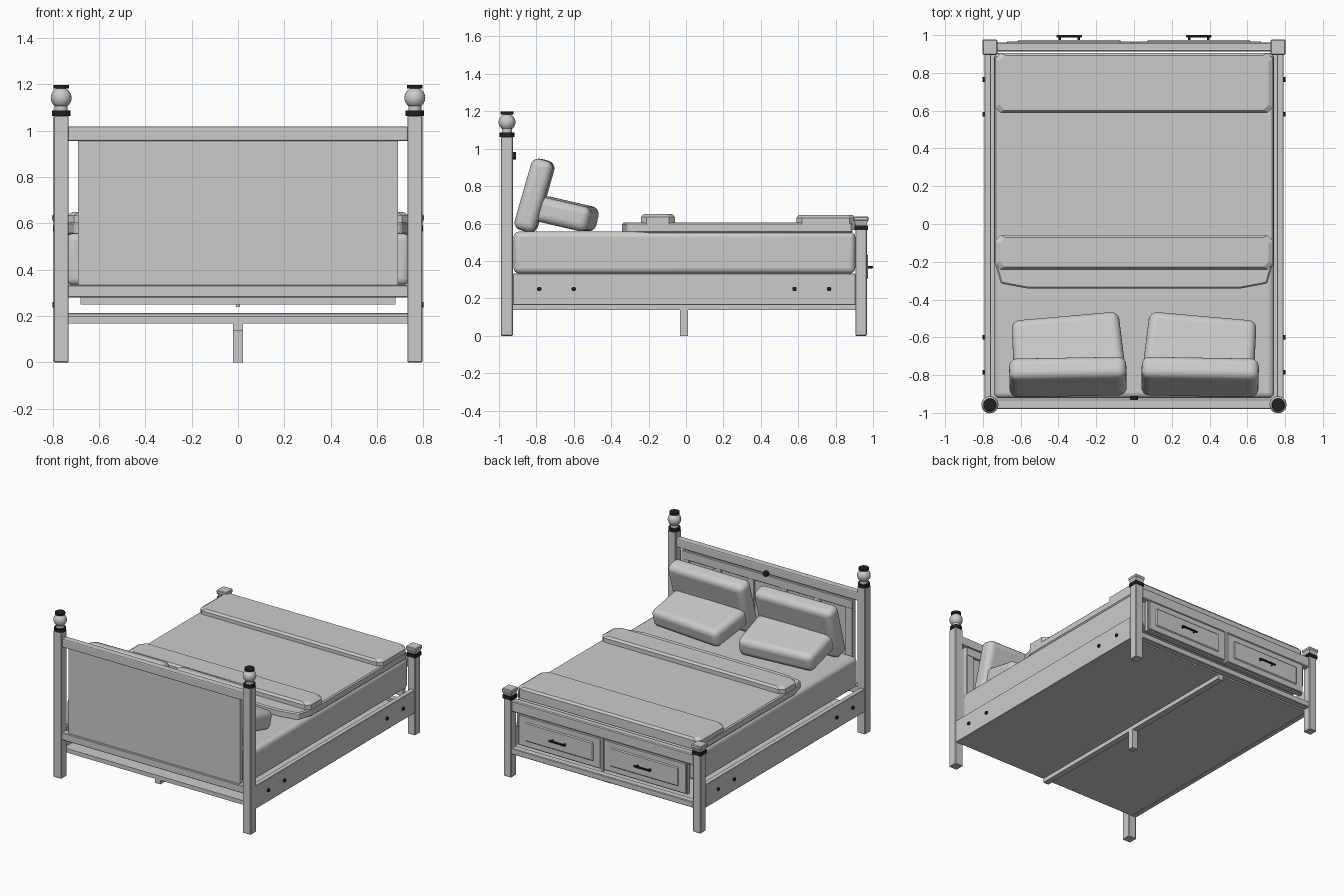
import bpy, bmesh, math
from mathutils import Matrix

if "Cube" in bpy.data.objects:
    bpy.data.objects.remove(bpy.data.objects["Cube"])

black = bpy.data.materials.new("black_metal")
black.diffuse_color = (0.015, 0.015, 0.015, 1)
black.use_nodes = True
black.node_tree.nodes["Principled BSDF"].inputs["Base Color"].default_value = black.diffuse_color


def finish(name, bm, mat=None, bevel=0, seg=1, smooth=False):
    bmesh.ops.recalc_face_normals(bm, faces=bm.faces[:])
    me = bpy.data.meshes.new(name)
    bm.to_mesh(me)
    bm.free()
    ob = bpy.data.objects.new(name, me)
    bpy.context.collection.objects.link(ob)
    if mat:
        me.materials.append(mat)
    if bevel:
        m = ob.modifiers.new("bevel", 'BEVEL')
        m.width, m.segments, m.limit_method = bevel, seg, 'ANGLE'
    if smooth:
        bpy.ops.object.select_all(action='DESELECT')
        ob.select_set(True)
        bpy.context.view_layer.objects.active = ob
        bpy.ops.object.shade_smooth_by_angle(angle=math.radians(35))
    return ob


def box(name, x, y, z, **kw):
    """Box from (min, max) pairs."""
    bm = bmesh.new()
    bmesh.ops.create_cube(bm, size=1)
    for v in bm.verts:
        for i, r in enumerate((x, y, z)):
            v.co[i] = (r[0] + r[1]) / 2 + v.co[i] * (r[1] - r[0])
    return finish(name, bm, **kw)


def cyl(name, loc, r, depth, axis='Z', r2=None, seg=24, turn=0, mat=None):
    bm = bmesh.new()
    bmesh.ops.create_cone(bm, cap_ends=True, segments=seg, radius1=r,
                          radius2=r if r2 is None else r2, depth=depth)
    rot = {'Z': Matrix.Rotation(turn, 4, 'Z'), 'X': Matrix.Rotation(math.pi / 2, 4, 'Y'),
           'Y': Matrix.Rotation(math.pi / 2, 4, 'X')}[axis]
    bm.transform(Matrix.Translation(loc) @ rot)
    return finish(name, bm, mat=mat, smooth=seg > 8)


def around(c, h):
    return (c - h, c + h)


Q = math.pi / 4
for s, side in ((-1, "left"), (1, "right")):
    px = s * 0.763
    # headboard posts with collar, ball and cap
    box(f"{side}_head_post", around(px, 0.0325), (-0.99, -0.925), (0, 1.065), bevel=0.004)
    cyl(f"{side}_head_collar", (px, -0.957, 1.075), 0.04, 0.024, mat=black)
    cyl(f"{side}_head_neck", (px, -0.957, 1.095), 0.028, 0.03)
    bm = bmesh.new()
    bmesh.ops.create_uvsphere(bm, u_segments=28, v_segments=16, radius=0.045)
    bm.transform(Matrix.Translation((px, -0.957, 1.142)))
    finish(f"{side}_head_ball", bm, smooth=True)
    cyl(f"{side}_head_cap", (px, -0.957, 1.19), 0.034, 0.016, mat=black)

    # footboard posts with collar and flared square cap
    box(f"{side}_foot_post", around(px, 0.031), (0.905, 0.967), (0, 0.57), bevel=0.004)
    box(f"{side}_foot_collar", around(px, 0.036), (0.90, 0.972), (0.565, 0.59), mat=black)
    cyl(f"{side}_foot_neck", (px, 0.936, 0.602), 0.04, 0.026, r2=0.052, seg=4, turn=Q)
    box(f"{side}_foot_cap", around(px, 0.04), (0.896, 0.976), (0.613, 0.638), bevel=0.005)

    # side rail and its bolts
    box(f"{side}_side_rail", around(s * 0.774, 0.018), (-0.925, 0.906), (0.165, 0.333), bevel=0.003)
    for y in (-0.785, -0.60, 0.58, 0.765):
        cyl(f"{side}_bolt", (s * 0.795, y, 0.25), 0.012, 0.012, axis='X', seg=16, mat=black)

# headboard rails, panel and inner frame
box("headboard_top_rail", (-0.735, 0.735), (-0.98, -0.93), (0.955, 1.018), bevel=0.008, seg=2)
box("headboard_bottom_rail", (-0.735, 0.735), (-0.98, -0.93), (0.28, 0.335), bevel=0.004)
box("headboard_panel", (-0.69, 0.69), (-0.965, -0.945), (0.33, 0.957))
box("headboard_inner_rail", (-0.69, 0.69), (-0.946, -0.928), (0.885, 0.948), bevel=0.003)
box("headboard_inner_lower_rail", (-0.69, 0.69), (-0.946, -0.928), (0.335, 0.41), bevel=0.003)
for x in (-0.66, -0.40, -0.133, 0.133, 0.40, 0.66):
    box("headboard_stile", around(x, 0.03), (-0.946, -0.93), (0.40, 0.89), bevel=0.003)
cyl("headboard_stud", (0, -0.92, 0.962), 0.02, 0.02, axis='Y', mat=black)

# platform, centre beam and leg
box("platform", (-0.757, 0.757), (-0.925, 0.905), (0.168, 0.198))
box("centre_beam", (-0.022, 0.022), (-0.925, 0.905), (0.138, 0.17))
box("centre_leg", (-0.022, 0.022), (-0.033, 0.011), (0, 0.14))

# footboard rails and drawers
box("footboard_top_rail", (-0.735, 0.735), (0.912, 0.962), (0.48, 0.56), bevel=0.006)
box("footboard_bottom_rail", (-0.735, 0.735), (0.912, 0.962), (0.17, 0.213), bevel=0.004)
box("drawer_backing", (-0.68, 0.68), (0.925, 0.952), (0.25, 0.485))
box("drawer_divider", (-0.008, 0.008), (0.945, 0.966), (0.24, 0.485))
for s, side in ((-1, "left"), (1, "right")):
    c = s * 0.343
    box(f"{side}_drawer_front", around(c, 0.332), (0.95, 0.966), (0.257, 0.478), bevel=0.004)
    box(f"{side}_drawer_raised_panel", around(c, 0.275), (0.96, 0.973), (0.30, 0.437), bevel=0.008)
    box(f"{side}_handle_bar", around(c, 0.068), (0.988, 1.0), (0.36, 0.372), bevel=0.003, mat=black)
    for d in (-0.05, 0.05):
        cyl(f"{side}_handle_post", (c + d, 0.98, 0.366), 0.006, 0.026, axis='Y', seg=12, mat=black)

# mattress
box("mattress", (-0.742, 0.742), (-0.922, 0.905), (0.333, 0.557), bevel=0.03, seg=4, smooth=True)

# blanket sheet with tapered near edge
half = [(0.56, -0.342), (0.705, -0.315), (0.738, -0.20), (0.738, 0.89)]
outline = half + [(-x, y) for x, y in reversed(half)]
bm = bmesh.new()
face = bm.faces.new([bm.verts.new((x, y, 0.55)) for x, y in outline])
top = bmesh.ops.extrude_face_region(bm, geom=[face])
for v in top["geom"]:
    if isinstance(v, bmesh.types.BMVert):
        v.co.z = 0.605
finish("blanket", bm, bevel=0.008)


# folded blanket bands with clipped corners
def fold(name, y0, y1, z0, z1):
    bm = bmesh.new()
    rings = []
    for z, inset in ((z0, 0.0), (z1 - 0.015, 0.0), (z1, 0.012)):
        hx, a, b, k = 0.737 - inset * 2, y0 + inset, y1 - inset, 0.03
        pts = [(hx - k, a), (hx, a + k), (hx, b - k), (hx - k, b)]
        pts += [(-x, y) for x, y in reversed(pts)]
        rings.append([bm.verts.new((x, y, z)) for x, y in pts])
    bm.faces.new(rings[0])
    bm.faces.new(rings[-1])
    for lo, hi in zip(rings, rings[1:]):
        for i in range(8):
            j = (i + 1) % 8
            bm.faces.new((lo[i], lo[j], hi[j], hi[i]))
    finish(name, bm)


fold("blanket_upper_fold", -0.24, -0.06, 0.59, 0.65)
fold("blanket_foot_fold", 0.59, 0.905, 0.565, 0.645)


# pillows: upright one against the headboard, lower one resting in front
def pillow(name, size, loc, tilt, yaw, taper=0):
    bm = bmesh.new()
    bmesh.ops.create_cube(bm, size=1)
    for v in bm.verts:
        v.co.x *= size[0] * (1 - taper * v.co.y)
        v.co.y *= size[1]
        v.co.z *= size[2]
    bm.transform(Matrix.Translation(loc) @ Matrix.Rotation(yaw, 4, 'Z') @ Matrix.Rotation(tilt, 4, 'X'))
    finish(name, bm, bevel=0.042, seg=5, smooth=True)


for s, side in ((-1, "left"), (1, "right")):
    pillow(f"{side}_upright_pillow", (0.62, 0.12, 0.395), (s * 0.35, -0.81, 0.75),
           math.radians(-16), s * math.radians(-1))
    pillow(f"{side}_lower_pillow", (0.58, 0.32, 0.135), (s * 0.352, -0.65, 0.652),
           math.radians(-13), s * math.radians(-5), taper=0.04)
